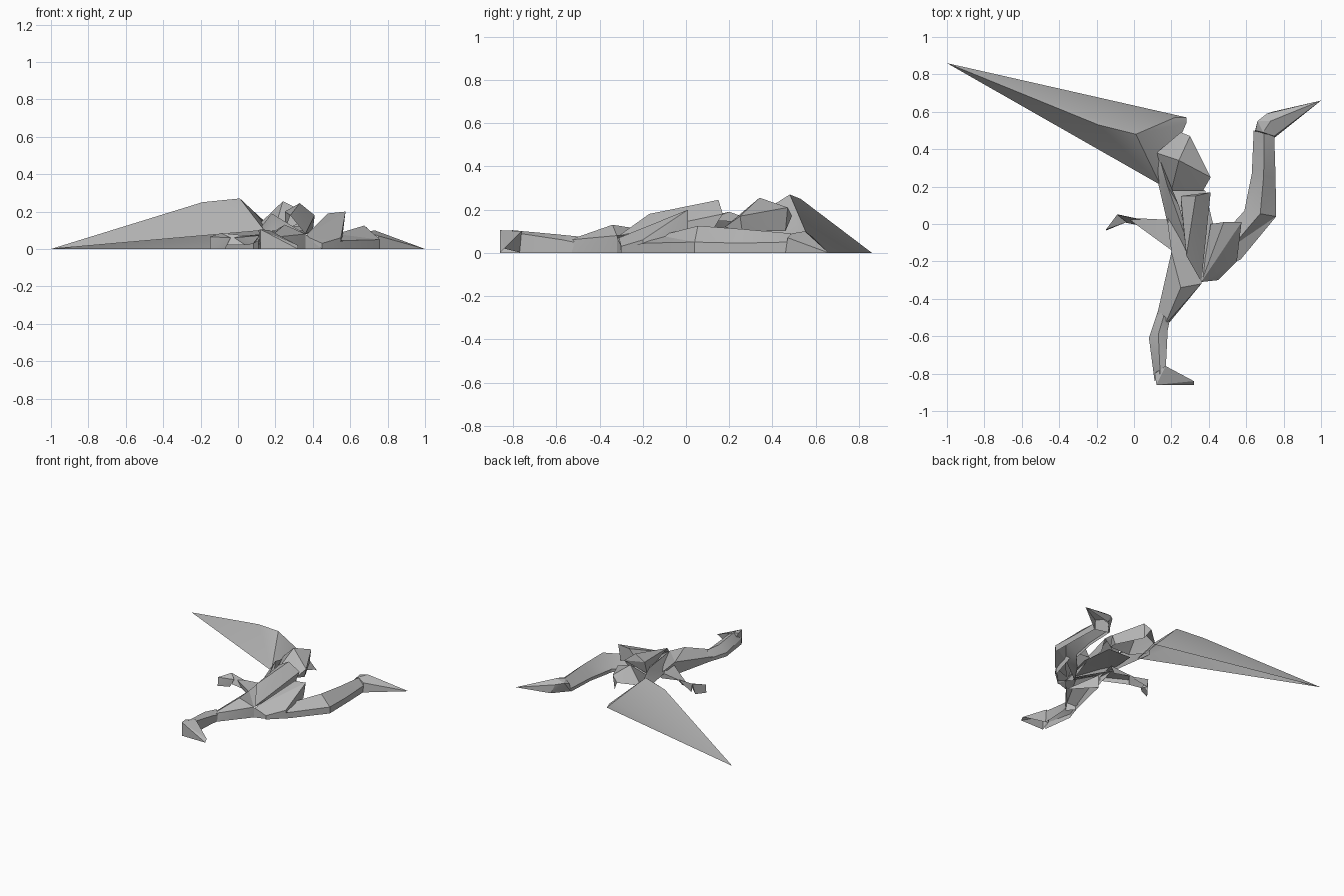
import bpy
import bmesh
import math
from mathutils import Vector

default_cube = bpy.data.objects.get("Cube")
if default_cube:
    bpy.data.objects.remove(default_cube, do_unlink=True)

# One plain grey for the whole figure
grey = bpy.data.materials.new("plain grey")
grey.use_nodes = True
colour = (.47, .47, .47, 1)
grey.diffuse_color = colour
grey.node_tree.nodes["Principled BSDF"].inputs["Base Color"].default_value = colour

solids = {}  # part name: closed bmesh
planes = {}  # part name: bounding planes of a convex part


def facet(name, *corners):
    """A faceted solid wrapped tightly around its corner points."""
    bm = bmesh.new()
    verts = [bm.verts.new(corner) for corner in corners]
    result = bmesh.ops.convex_hull(bm, input=verts)
    inside = [item for item in result["geom_interior"]
              if isinstance(item, bmesh.types.BMVert)]
    bmesh.ops.delete(bm, geom=inside, context="VERTS")
    bmesh.ops.recalc_face_normals(bm, faces=bm.faces)
    bm.normal_update()
    solids[name] = bm
    planes[name] = [(face.normal.copy(), face.verts[0].co.copy())
                    for face in bm.faces]


def limb(name, *sections, ridge=.5):
    """A ridged limb; each section is left xy, right xy, edge and ridge z."""
    bm = bmesh.new()
    rings = []
    for left, right, edge, top in sections:
        left, right = Vector(left), Vector(right)
        outline = [(left, 0), (right, 0), (right, edge),
                   (left.lerp(right, ridge), top), (left, edge / 2)]
        rings.append([bm.verts.new((p.x, p.y, z)) for p, z in outline])
    for lower, upper in zip(rings, rings[1:]):
        for i in range(len(lower)):
            j = (i + 1) % len(lower)
            bm.faces.new((lower[i], lower[j], upper[j], upper[i]))
    caps = [bm.faces.new(rings[0]), bm.faces.new(rings[-1])]
    bmesh.ops.recalc_face_normals(bm, faces=bm.faces)
    bmesh.ops.delete(bm, geom=caps, context="FACES_ONLY")
    bmesh.ops.triangulate(bm, faces=bm.faces)
    bm.normal_update()
    solids[name] = bm


def buried(name, face):
    """True when a face lies wholly inside another convex part."""
    centre = face.calc_center_median()
    probes = [centre] + [centre.lerp(v.co, .8) for v in face.verts]
    return any(all((p - co).dot(normal) < .003
                   for p in probes for normal, co in sides)
               for other, sides in planes.items() if other != name)


def finish(name, bm):
    """Open the underside, drop hidden walls and make a shaded object."""
    unwanted = [face for face in bm.faces
                if face.normal.z < -.35 or buried(name, face)]
    bmesh.ops.delete(bm, geom=unwanted, context="FACES")
    mesh = bpy.data.meshes.new(name)
    bm.to_mesh(mesh)
    bm.free()
    mesh.materials.append(grey)
    part = bpy.data.objects.new(name, mesh)
    bpy.context.collection.objects.link(part)
    bpy.ops.object.select_all(action="DESELECT")
    part.select_set(True)
    bpy.context.view_layer.objects.active = part
    bpy.ops.object.shade_smooth_by_angle(angle=math.radians(25))


# Long pointed wing
facet("wing",
      (-1, .86, 0), (-.19, .53, .25), (.01, .48, .27), (.22, .57, .06),
      (.28, .57, 0), (.28, .54, .02), (.14, .21, .1), (.1, .29, .08))

# Trunk: a broad ridge, a side flap and the base beneath them
facet("back_ridge",
      (.25, .15, .2), (.33, .15, .245), (.41, .17, .18), (.4, .12, .1),
      (.25, .12, .1), (.28, -.17, .18), (.36, -.31, .08))
facet("side_flap",
      (.36, -.31, .08), (.14, .34, .14), (.11, .3, .1), (.18, .2, .19),
      (.24, .1, .15), (.18, 0, .08))
facet("trunk_base",
      (.36, -.32, .08), (.36, -.32, 0), (.2, -.15, .1), (.2, -.15, .02),
      (.18, 0, .1), (.2, .2, .09), (.38, .18, .1), (.43, -.03, .08),
      (.45, -.29, 0))

# Shoulder block between the trunk and the wing
facet("shoulder",
      (.24, .34, .255), (.12, .38, .14), (.25, .49, .17), (.3, .47, .21),
      (.41, .25, .17), (.37, .18, .12), (.2, .18, .12), (.14, .3, .1),
      (.39, .26, .1), (.29, .46, .1))

# Raised front thigh
facet("raised_thigh",
      (.36, -.31, .07), (.45, -.3, .03), (.55, -.2, .06), (.575, .01, .2),
      (.48, .01, .19), (.555, .01, .08), (.41, 0, .1), (.4, -.2, 0),
      (.45, -.3, 0), (.55, -.2, 0))

# Neck sweeping up to the pointed head
limb("neck",
     ((.38, -.2), (.45, -.3), .03, .05),
     ((.48, -.05), (.57, -.19), .045, .08),
     ((.59, .07), (.76, .04), .05, .125),
     ((.63, .27), (.757, .25), .045, .11),
     ((.64, .5), (.75, .47), .05, .09))
facet("head",
      (.645, .49, 0), (.65, .5, .06), (.69, .49, .09), (.66, .55, .08),
      (.71, .59, .07), (.74, .6, 0), (1, .66, 0), (.73, .55, .1),
      (.75, .47, .07), (.75, .46, 0))

# Rear leg and foot
facet("rear_thigh",
      (.2, -.15, .1), (.25, -.34, .13), (.36, -.32, .08), (.36, -.32, 0),
      (.17, -.55, 0), (.165, -.54, .06), (.12, -.5, .03), (.2, -.15, 0),
      (.12, -.5, 0))
limb("rear_shin",
     ((.13, -.46), (.19, -.52), .05, .075),
     ((.08, -.61), (.18, -.57), .06, .085),
     ((.11, -.84), (.17, -.77), .09, .105))
facet("rear_foot",
      (.12, -.86, 0), (.12, -.86, .105), (.32, -.86, 0), (.32, -.84, .02),
      (.17, -.76, .1), (.15, -.76, 0), (.11, -.8, .1))

# Short arm with a two-pronged hand
facet("short_arm",
      (.2, -.14, .08), (.23, .02, .09), (.2, -.14, .05), (.03, .03, .07),
      (.04, -.01, .02), (-.02, .02, .06), (.2, .02, .04))
facet("upper_prong",
      (.06, .02, .07), (.04, -.01, .02), (-.09, .05, .085), (-.08, .05, .02),
      (-.06, .01, .02))
facet("lower_prong",
      (-.09, .05, .085), (-.15, -.03, .065), (-.15, -.035, 0), (-.07, 0, 0),
      (-.04, .01, .06), (-.1, .03, 0))

for part_name, solid in solids.items():
    finish(part_name, solid)
